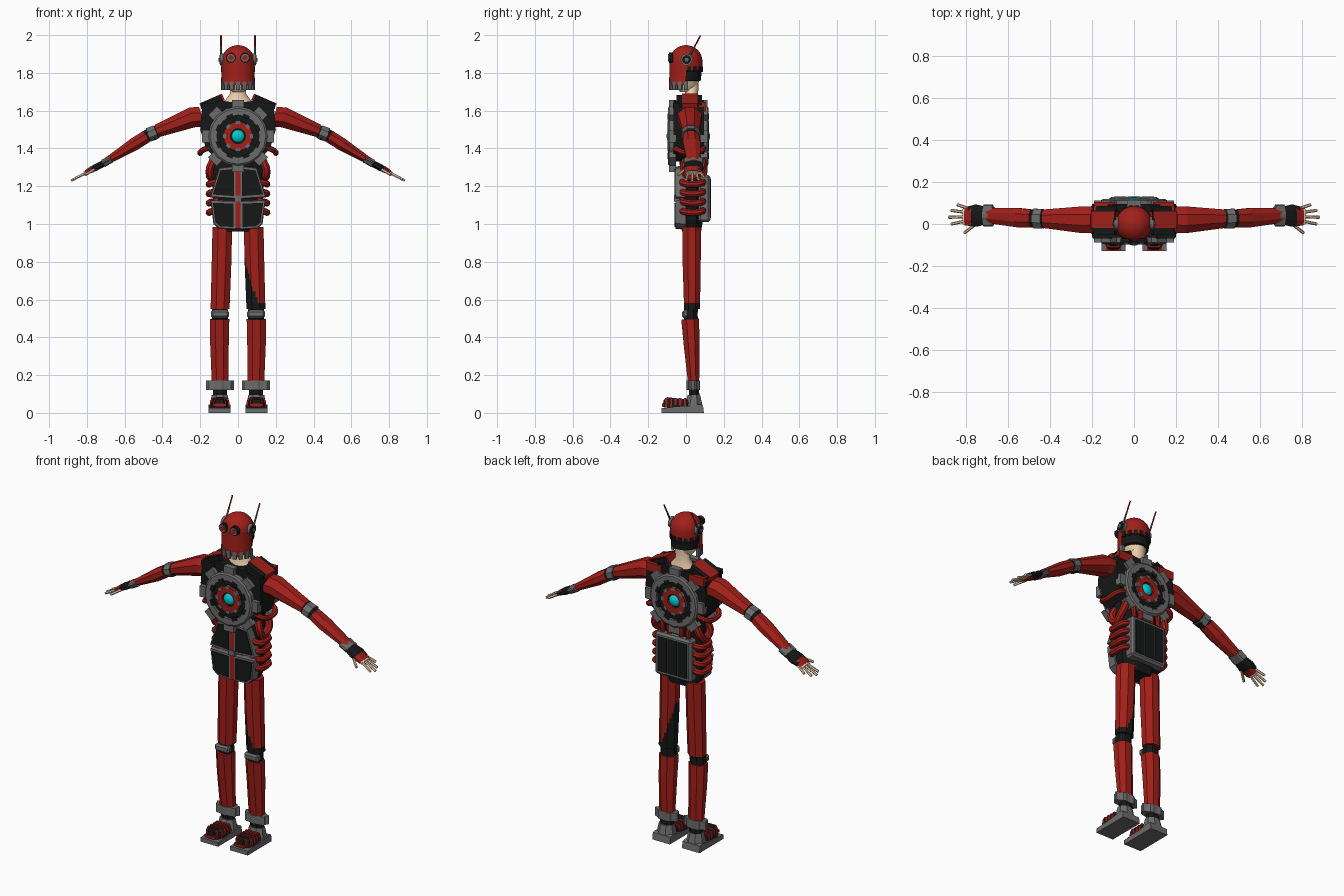
import bpy, bmesh
from math import pi, cos, sin, radians
from mathutils import Vector as V, Matrix as M

if "Cube" in bpy.data.objects:
    bpy.data.objects.remove(bpy.data.objects["Cube"])


def material(name, rgb):
    m = bpy.data.materials.new(name)
    m.diffuse_color = (*rgb, 1)
    m.use_nodes = True
    m.node_tree.nodes["Principled BSDF"].inputs["Base Color"].default_value = m.diffuse_color
    return m


RED = material("red", (0.36, 0.014, 0.01))
BLACK = material("black", (0.008, 0.009, 0.009))
GREY = material("grey", (0.15, 0.15, 0.15))
SKIN = material("skin", (0.85, 0.62, 0.42))
CYAN = material("cyan", (0.0, 0.6, 0.65))
Z = V((0, 0, 1))


def finish(name, bm, mat, mirror=False, smooth=False):
    bmesh.ops.remove_doubles(bm, verts=bm.verts, dist=1e-5)
    bmesh.ops.recalc_face_normals(bm, faces=bm.faces)
    me = bpy.data.meshes.new(name)
    bm.to_mesh(me)
    bm.free()
    me.materials.append(mat)
    if smooth:
        me.shade_smooth()
        me.set_sharp_from_angle(angle=radians(40))
    ob = bpy.data.objects.new(name, me)
    bpy.context.collection.objects.link(ob)
    if mirror:
        ob.modifiers.new("mirror", 'MIRROR')
    return ob


def bridge(bm, rings):
    vs = [[bm.verts.new(p) for p in r] for r in rings]
    n = len(vs[0])
    for a, b in zip(vs, vs[1:]):
        for i in range(n):
            bm.faces.new((a[i], a[(i + 1) % n], b[(i + 1) % n], b[i]))
    bm.faces.new(vs[0])
    bm.faces.new(vs[-1])


def loft(name, rings, mat, n=8, u=(1, 0, 0), mirror=True, smooth=False, cog=False):
    """Rings of (centre, half width along u, half width across)."""
    bm = bmesh.new()
    d = (V(rings[-1][0]) - V(rings[0][0])).normalized()
    w = d.cross(V(u)).normalized()
    out = []
    for c, a, b in rings:
        ring = []
        for i in range(n):
            t = 2 * pi * (i + 0.5) / n
            k = (0.87 if cog and i // 2 % 2 else 1) / cos(pi / n)
            ring.append(V(c) + V(u) * a * k * cos(t) + w * b * k * sin(t))
        out.append(ring)
    bridge(bm, out)
    return finish(name, bm, mat, mirror, smooth)


def box(name, c, s, mat, mirror=False, bevel=0.0):
    bm = bmesh.new()
    bmesh.ops.create_cube(bm, size=1, matrix=M.Translation(c) @ M.Diagonal((*s, 1)))
    if bevel:
        bmesh.ops.bevel(bm, geom=bm.edges[:], offset=bevel, segments=1, affect='EDGES')
    return finish(name, bm, mat, mirror)


def prism(name, pts, a, b, mat, axis='y', mirror=True, front=1.0, scale=1.0):
    """Profile swept from a to b; the b end is scaled by front."""
    m = sum((V(p) for p in pts), V((0, 0))) / len(pts)
    place = lambda p, d: (p.x, d, p.y) if axis == 'y' else (d, p.x, p.y)
    bm = bmesh.new()
    bridge(bm, [[place(m + (V(p) - m) * s, d) for p in pts] for d, s in ((a, scale), (b, scale * front))])
    return finish(name, bm, mat, mirror)


def frame(c, axis):
    return M.Translation(c) @ Z.rotation_difference(V(axis)).to_matrix().to_4x4()


def lathe(name, prof, c, axis, mat, n=24, a0=0, a1=2 * pi, mirror=False, smooth=True):
    """Closed (radius, height) profile turned around an axis."""
    bm = bmesh.new()
    mat4 = frame(c, axis)
    bridge(bm, [[mat4 @ V((r * cos(t), r * sin(t), h)) for r, h in prof]
                for t in (a0 + (a1 - a0) * i / n for i in range(n + 1))])
    if a1 - a0 > 6.28:
        bm.faces.ensure_lookup_table()
        bmesh.ops.delete(bm, geom=bm.faces[-2:], context='FACES_ONLY')
    bmesh.ops.dissolve_degenerate(bm, edges=bm.edges, dist=1e-5)
    return finish(name, bm, mat, mirror, smooth)


def ring_boxes(name, c, axis, r, s, angles, mat):
    """Boxes sized (radial, tangential, axial) set around an axis."""
    bm = bmesh.new()
    for t in angles:
        bmesh.ops.create_cube(bm, size=1, matrix=frame(c, axis) @ M.Rotation(t, 4, 'Z')
                              @ M.Translation((r, 0, 0)) @ M.Diagonal((*s, 1)))
    return finish(name, bm, mat)


def tube(name, pts, r, mat, mirror=True, res=2):
    cu = bpy.data.curves.new(name, 'CURVE')
    cu.dimensions, cu.bevel_depth, cu.bevel_resolution = '3D', r, res
    cu.use_fill_caps, cu.resolution_u = True, 6
    sp = cu.splines.new('BEZIER')
    sp.bezier_points.add(len(pts) - 1)
    for bp, p in zip(sp.bezier_points, pts):
        bp.co, bp.handle_left_type, bp.handle_right_type = p, 'AUTO', 'AUTO'
    tmp = bpy.data.objects.new(name + "_path", cu)
    bm = bmesh.new()
    bm.from_mesh(bpy.data.meshes.new_from_object(tmp))
    bpy.data.objects.remove(tmp)
    return finish(name, bm, mat, mirror, True)


# Head: dome, face mask, jaw teeth, rear band
dome = [(0.08, -0.045), (0.087, -0.045)] + [(0.087 * cos(t), 0.087 * sin(t)) for t in (i * pi / 16 for i in range(9))] + [(0, -0.02)]
lathe("helmet_dome", dome, (0, 0, 1.86), Z, RED)
lathe("face_mask", [(0.077, 1.735), (0.089, 1.735), (0.088, 1.86), (0.077, 1.86)], (0, 0, 0), Z, RED, 16, pi, 2 * pi)
ring_boxes("jaw_teeth", (0, 0, 1.732), Z, 0.083, (0.016, 0.022, 0.045), [pi + pi * i / 8 for i in range(9)], GREY)
lathe("rear_band", [(0.06, 1.755), (0.079, 1.76), (0.083, 1.815), (0.06, 1.815)], (0, 0, 0), Z, BLACK, 14, 0, pi)
ring_boxes("rear_notches", (0, 0, 1.82), Z, 0.083, (0.014, 0.02, 0.03), [pi * (i + 0.5) / 8 for i in range(8)], BLACK)
loft("head", [((0, 0.005, 1.70), 0.03, 0.035), ((0, 0.005, 1.73), 0.055, 0.058), ((0, 0, 1.78), 0.07, 0.07),
              ((0, 0, 1.84), 0.07, 0.07)], SKIN, 16, mirror=False, smooth=True)
loft("neck", [((0, 0.03, 1.60), 0.10, 0.06), ((0, 0.03, 1.65), 0.072, 0.045), ((0, 0.03, 1.69), 0.042, 0.034),
              ((0, 0.03, 1.76), 0.042, 0.038)], SKIN, 16, mirror=False, smooth=True)
# Goggles, ear discs, antennas
for nm, r, h, mt in (("goggle_rim", 0.027, 0.02, BLACK), ("goggle_ring", 0.021, 0.024, GREY), ("goggle_lens", 0.014, 0.026, RED)):
    lathe(nm, [(0, 0), (r, 0), (r, h), (0, h)], (0.037, -0.07, 1.88), (0, -1, 0), mt, 12, mirror=True)
for nm, r, h, mt in (("ear_disc", 0.032, 0.02, GREY), ("ear_pad", 0.024, 0.024, BLACK), ("ear_hub", 0.01, 0.028, GREY)):
    lathe(nm, [(0, 0), (r, 0), (r, h), (0, h)], (0.075, 0.003, 1.87), (1, 0, 0), mt, 12, mirror=True)
tube("antenna", [(0.09, 0.015, 1.88), (0.09, 0.045, 1.938)], 0.005, GREY)
tube("antenna_tip", [(0.09, 0.045, 1.938), (0.09, 0.077, 1.998)], 0.004, RED)

# Torso core and waist
prism("chest_core", [(0, 1.33), (0.11, 1.34), (0.17, 1.40), (0.2, 1.5), (0.19, 1.62), (0.10, 1.655), (0, 1.64)], -0.065, 0.095, BLACK)
loft("waist_core", [((0, 0.03, 0.96), 0.10, 0.05), ((0, 0.03, 1.02), 0.13, 0.06), ((0, 0.03, 1.2), 0.135, 0.06),
                    ((0, 0.03, 1.38), 0.14, 0.065)], BLACK, 8, mirror=False)
# Gear medallions, front and back
eighths = [i * pi / 4 for i in range(8)]
for side, s in (("front", -1), ("back", 1)):
    ax = (0, s, 0)
    at = lambda d: (0, 0.012 + s * d, 1.465)
    lathe(side + "_gear", [(0.112, 0), (0.158, 0), (0.158, 0.025), (0.148, 0.033), (0.112, 0.033)], at(0.075), ax, GREY, 16, smooth=False)
    ring_boxes(side + "_gear_teeth", at(0.083), ax, 0.168, (0.046, 0.065, 0.036), eighths, GREY)
    ring_boxes(side + "_gear_notches", at(0.09), ax, 0.112, (0.02, 0.036, 0.04), [a + pi / 8 for a in eighths], BLACK)
    lathe(side + "_gear_bed", [(0, 0), (0.115, 0), (0.115, 0.02), (0, 0.02)], at(0.075), ax, BLACK, 16)
    lathe(side + "_red_ring", [(0.04, 0), (0.082, 0), (0.078, 0.032), (0.04, 0.032)], at(0.075), ax, RED, 16, smooth=False)
    ring_boxes(side + "_ring_studs", at(0.093), ax, 0.073, (0.018, 0.025, 0.034), eighths, GREY)
    core = [(0.034 * cos(t), 0.02 * sin(t)) for t in (i * pi / 12 for i in range(7))]
    lathe(side + "_power_core", [(0, -0.02), (0.034, -0.02)] + core, at(0.095), ax, CYAN)

# Shoulder pads with straps
pad = [(0.07, 1.655), (0.085, 1.69), (0.205, 1.638), (0.19, 1.605)]
prism("shoulder_pad", pad, -0.02, 0.06, RED)
prism("shoulder_strap", pad, -0.05, 0.085, BLACK, scale=0.85)
box("shoulder_clamp", (0.14, 0.085, 1.62), (0.1, 0.04, 0.05), RED, True)
box("shoulder_front_clamp", (0.15, -0.055, 1.625), (0.09, 0.03, 0.03), BLACK, True)

# Hoses around chest and waist
tube("chest_hose", [(0.13, -0.05, 1.41), (0.185, -0.045, 1.392), (0.2, 0.02, 1.375), (0.185, 0.085, 1.392), (0.13, 0.09, 1.41)], 0.015, RED)
tube("hip_loop", [(0.13, 0.0, 1.34), (0.15, -0.01, 1.29), (0.145, 0.02, 1.25), (0.15, 0.075, 1.28), (0.13, 0.09, 1.34)], 0.022, RED)
for i, z in enumerate((1.215, 1.165, 1.115, 1.065)):
    tube(f"waist_hose_{i + 1}", [(0.1, -0.02, z + 0.01), (0.145, -0.01, z), (0.153, 0.035, z - 0.005), (0.145, 0.08, z), (0.1, 0.09, z + 0.01)], 0.018, RED)
for x in (0.04, 0.085):
    tube("back_hose", [(x, 0.08, 1.22), (x, 0.10, 1.28), (x, 0.09, 1.36)], 0.014, RED)

# Belly plates and centre strip
for nm, pts in (("upper", [(0.01, 1.31), (0.10, 1.30), (0.15, 1.14), (0.01, 1.13)]),
                ("lower", [(0.01, 1.125), (0.147, 1.13), (0.13, 1.0), (0.10, 0.975), (0.01, 0.97)])):
    prism(nm + "_belly_frame", pts, 0.0, -0.055, GREY, front=0.94)
    prism(nm + "_belly_panel", pts, -0.03, -0.06, BLACK, scale=0.8)
box("belly_strip", (0, -0.03, 1.14), (0.03, 0.05, 0.33), RED)
box("belly_joint", (0, -0.035, 1.135), (0.036, 0.055, 0.03), GREY)
# Back panel
box("back_panel", (0, 0.097, 1.135), (0.24, 0.064, 0.25), GREY, bevel=0.012)
for x in (-0.066, 0, 0.066):
    box("back_panel_vent", (x, 0.127, 1.135), (0.06, 0.009, 0.205), BLACK)

# Arms
Y = (0, 1, 0)
loft("upper_arm", [((0.19, 0.02, 1.567), 0.062, 0.056), ((0.24, 0.02, 1.565), 0.064, 0.054), ((0.43, 0.025, 1.492), 0.044, 0.034)], RED, 8, Y)
loft("elbow", [((0.41, 0.025, 1.498), 0.036, 0.03), ((0.45, 0.025, 1.48), 0.044, 0.038), ((0.50, 0.027, 1.457), 0.036, 0.03)], BLACK, 8, Y)
loft("elbow_guard", [((0.435, 0.025, 1.487), 0.047, 0.037), ((0.475, 0.026, 1.472), 0.047, 0.037)], GREY, 8, Y)
loft("forearm", [((0.485, 0.026, 1.463), 0.043, 0.034), ((0.55, 0.03, 1.422), 0.046, 0.034), ((0.70, 0.04, 1.33), 0.035, 0.018)], RED, 8, Y)
loft("wrist_cuff", [((0.672, 0.04, 1.343), 0.053, 0.022), ((0.715, 0.04, 1.319), 0.053, 0.022)], GREY, 20, Y, cog=True)
loft("glove", [((0.70, 0.04, 1.327), 0.04, 0.017), ((0.755, 0.04, 1.298), 0.053, 0.018), ((0.79, 0.038, 1.281), 0.046, 0.013)], BLACK, 8, Y)
loft("knuckle_guard", [((0.77, 0.036, 1.291), 0.047, 0.018), ((0.806, 0.036, 1.272), 0.042, 0.012)], RED, 8, Y)
loft("palm", [((0.78, 0.036, 1.284), 0.04, 0.012), ((0.815, 0.036, 1.267), 0.038, 0.01)], SKIN, 8, Y)
for nm, a, b in (("little", (0.79, 0.075, 1.278), (0.843, 0.092, 1.25)), ("ring", (0.80, 0.055, 1.273), (0.872, 0.065, 1.235)),
                 ("middle", (0.80, 0.035, 1.273), (0.884, 0.032, 1.23)), ("index", (0.80, 0.015, 1.273), (0.872, 0.0, 1.235)),
                 ("thumb", (0.755, 0.0, 1.292), (0.81, -0.043, 1.26))):
    tube(nm + "_finger", [a, b], 0.0075, SKIN, res=1)

# Legs; the +x thigh has a worn black inner section
thigh = [((0.083, 0.03, 0.985), 0.052, 0.05), ((0.087, 0.03, 0.8), 0.052, 0.048), ((0.095, 0.032, 0.55), 0.05, 0.042)]
loft("right_thigh", [((-c[0], c[1], c[2]), a, b) for c, a, b in thigh], RED, mirror=False)
left = loft("left_thigh", thigh, RED, mirror=False)
left.data.materials.append(BLACK)
bm = bmesh.new()
bm.from_mesh(left.data)
bmesh.ops.subdivide_edges(bm, edges=bm.edges[:], cuts=7, use_grid_fill=True)
for f in bm.faces:
    c = f.calc_center_median()
    f.material_index = int(c.z < 0.57 + 0.15 * ((0.14 - c.x) / 0.08) ** 2)
bm.to_mesh(left.data)
bm.free()
loft("knee", [((0.096, 0.028, 0.47), 0.04, 0.035), ((0.096, 0.024, 0.52), 0.044, 0.038), ((0.096, 0.028, 0.57), 0.04, 0.035)], BLACK)
box("knee_guard", (0.096, -0.003, 0.523), (0.095, 0.035, 0.042), GREY, True, 0.01)
loft("shin", [((0.097, 0.022, 0.497), 0.051, 0.047), ((0.098, 0.03, 0.36), 0.049, 0.042), ((0.095, 0.04, 0.165), 0.044, 0.03)], RED)
loft("ankle", [((0.095, 0.045, 0.08), 0.038, 0.028), ((0.095, 0.04, 0.14), 0.038, 0.026)], BLACK)
loft("ankle_cuff", [((0.095, 0.04, 0.122), 0.075, 0.037), ((0.095, 0.04, 0.172), 0.075, 0.037)], GREY, 28, cog=True)

# Shoes
prism("shoe_sole", [(-0.13, 0), (0.095, 0), (0.09, 0.04), (0.07, 0.045), (0.0, 0.035), (-0.13, 0.025)], 0.04, 0.155, GREY, 'x')
loft("shoe_heel", [((0.097, 0.04, 0.02), 0.057, 0.052), ((0.097, 0.042, 0.095), 0.042, 0.033)], GREY)
loft("shoe_upper", [((0.097, -0.04, 0.02), 0.054, 0.086), ((0.097, -0.038, 0.06), 0.05, 0.08), ((0.097, -0.033, 0.075), 0.04, 0.068)], BLACK)
for i in range(5):
    y = -0.105 + 0.025 * i
    w = 0.036 if i == 0 else 0.052
    prism("shoe_stripe", [(0.097 - w, 0.03), (0.097 - w, 0.058), (0.107 - w, 0.08), (0.087 + w, 0.08), (0.097 + w, 0.058), (0.097 + w, 0.03)],
          y - 0.006, y + 0.006, RED)
box("toe_band", (0.097, -0.122, 0.042), (0.07, 0.012, 0.014), RED, True)
